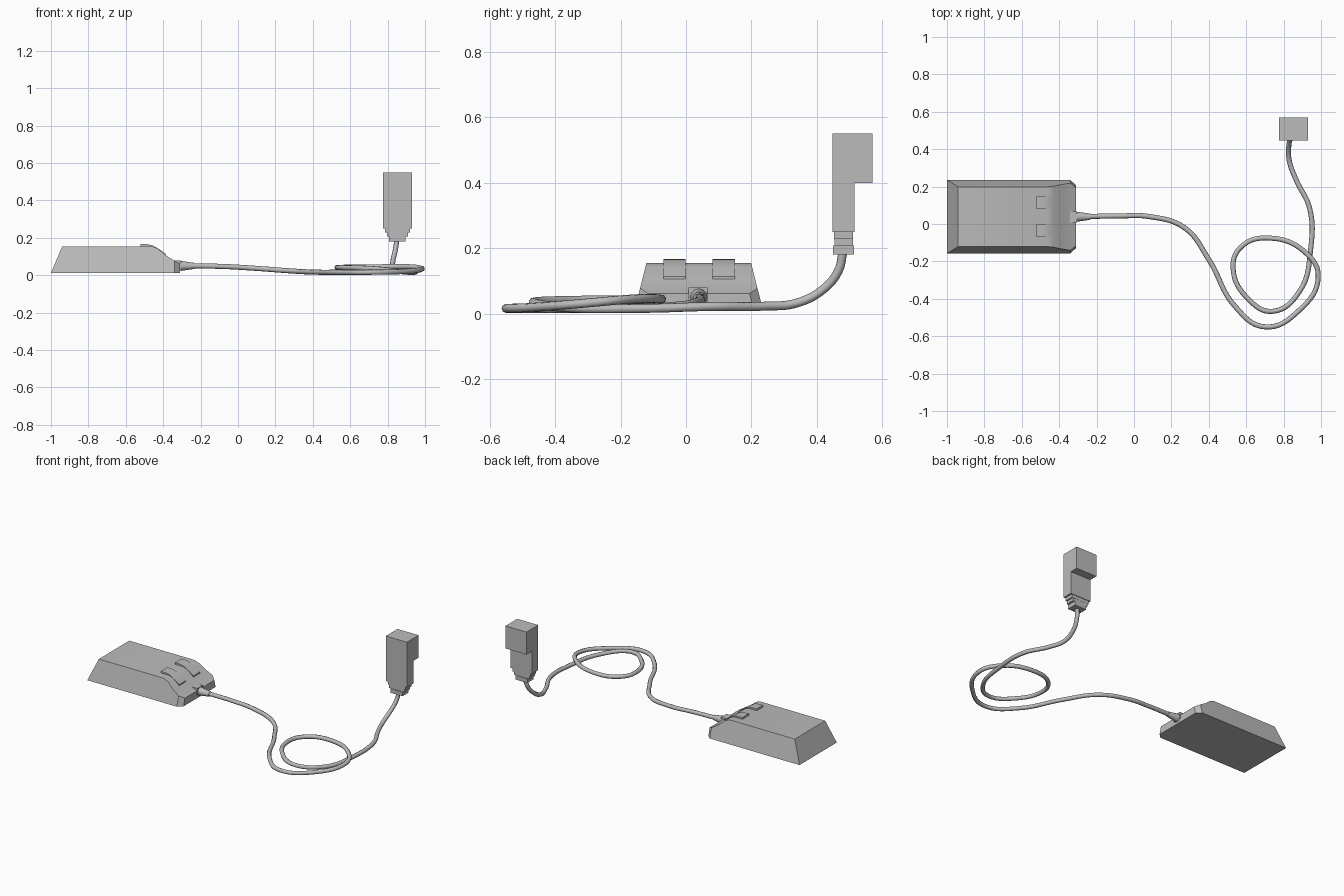
import bpy
import bmesh
import math
from mathutils import Vector

cube = bpy.data.objects.get("Cube")
if cube:
    bpy.data.objects.remove(cube, do_unlink=True)

# One plain grey plastic
grey = bpy.data.materials.new("grey_plastic")
grey.use_nodes = True
COLOUR = (0.5, 0.5, 0.5, 1)
grey.diffuse_color = COLOUR
grey.node_tree.nodes["Principled BSDF"].inputs["Base Color"].default_value = COLOUR


def finish(name, bm, smooth=None):
    bmesh.ops.recalc_face_normals(bm, faces=bm.faces)
    mesh = bpy.data.meshes.new(name)
    bm.to_mesh(mesh)
    bm.free()
    obj = bpy.data.objects.new(name, mesh)
    bpy.context.collection.objects.link(obj)
    mesh.materials.append(grey)
    if smooth:
        select(obj)
        bpy.ops.object.shade_smooth_by_angle(angle=math.radians(smooth))
    return obj


def select(obj):
    bpy.ops.object.select_all(action='DESELECT')
    obj.select_set(True)
    bpy.context.view_layer.objects.active = obj


def box(name, low, high):
    bm = bmesh.new()
    bmesh.ops.create_cube(bm, size=1)
    low, high = Vector(low), Vector(high)
    for v in bm.verts:
        v.co = (low + high) / 2 + v.co * (high - low)
    return finish(name, bm)


def prism(name, profile, y, half_width, sides, smooth):
    """Side profile widened in y, with the half width given by a rule."""
    bm = bmesh.new()
    rows = [[bm.verts.new((x, y + s * half_width(x, z), z)) for x, z in profile]
            for s in (-1, 1)]
    n = len(profile)
    for i in range(n):
        j = (i + 1) % n
        bm.faces.new((rows[0][i], rows[0][j], rows[1][j], rows[1][i]))
    for row in rows:
        for side in sides:
            bm.faces.new([row[i] for i in side])
    return finish(name, bm, smooth)


# Mouse body: sloped walls, scooped nose, chamfered front corners
BASE, TOP = 0.012, 0.155
body_profile = [(-1, BASE), (-.94, TOP), (-.46, TOP), (-.43, .143), (-.385, .106),
                (-.34, .078), (-.31, .062), (-.31, BASE), (-.34, BASE)]


def body_half_width(x, z):
    chamfer = 0.028 if x > -.32 else 0
    return 0.196 - 0.036 * (z - BASE) / (TOP - BASE) - chamfer


prism("mouse_body", body_profile, 0.039, body_half_width,
      [(0, 1, 2, 3, 4, 5, 8), (5, 6, 7, 8)], 30)

# Two curved buttons
button_profile = [(-.52, .15), (-.52, .167), (-.485, .166), (-.455, .159),
                  (-.42, .139), (-.385, .114), (-.385, .1), (-.43, .13), (-.46, .15)]
for name, y in (("left_button", 0.115), ("right_button", -0.035)):
    prism(name, button_profile, y, lambda x, z: 0.034, [range(9)], 30)

# Strain relief where the cable leaves the body
box("cable_socket", (-.345, .008, .035), (-.305, .066, .08))
bm = bmesh.new()
bmesh.ops.create_cone(bm, cap_ends=True, segments=12, radius1=.027, radius2=.016, depth=.075)
for v in bm.verts:
    v.co = (v.co.z - .27, v.co.x + .039, v.co.y + .05)
finish("cable_sleeve", bm, 40)

# Looped cable
path = [(-.25, .04, .05), (-.08, .043, .047), (.08, .04, .038), (.27, -.02, .024),
        (.40, -.19, .017), (.54, -.44, .016), (.70, -.55, .016), (.885, -.46, .02),
        (.985, -.285, .034), (.93, -.165, .045), (.725, -.075, .045), (.57, -.125, .043),
        (.53, -.24, .042), (.61, -.4, .04), (.74, -.467, .034), (.885, -.36, .018),
        (.945, -.13, .016), (.94, .08, .022), (.865, .24, .023), (.83, .34, .033),
        (.828, .42, .075), (.84, .465, .13), (.85, .48, .19)]
curve = bpy.data.curves.new("cable", 'CURVE')
curve.dimensions = '3D'
curve.bevel_depth = 0.0135
curve.bevel_resolution = 2
curve.resolution_u = 8
curve.use_fill_caps = True
spline = curve.splines.new('BEZIER')
spline.bezier_points.add(len(path) - 1)
for point, co in zip(spline.bezier_points, path):
    point.co = co
    point.handle_left_type = point.handle_right_type = 'AUTO'
curve.materials.append(grey)
cable = bpy.data.objects.new("cable", curve)
bpy.context.collection.objects.link(cable)
select(cable)
bpy.ops.object.convert(target='MESH')
bpy.ops.object.shade_smooth_by_angle(angle=math.radians(50))

# Upright plug: L-shaped housing in one piece
bm = bmesh.new()
outline = [(.447, .25), (.515, .25), (.515, .4), (.57, .4), (.57, .55), (.447, .55)]
face = bm.faces.new([bm.verts.new((.775, y, z)) for y, z in outline])
extruded = bmesh.ops.extrude_face_region(bm, geom=[face], use_keep_orig=True)
for item in extruded["geom"]:
    if isinstance(item, bmesh.types.BMVert):
        item.co.x = .93
finish("plug_housing", bm)

# Stepped collar under the plug
for i, (half, low, high, inset) in enumerate([(.066, .228, .25, .003), (.057, .208, .228, .004),
                                              (.044, .181, .208, 0)]):
    box(f"plug_collar_{i + 1}", (.8525 - half, .449 + inset, low), (.8525 + half, .514 - inset, high))
